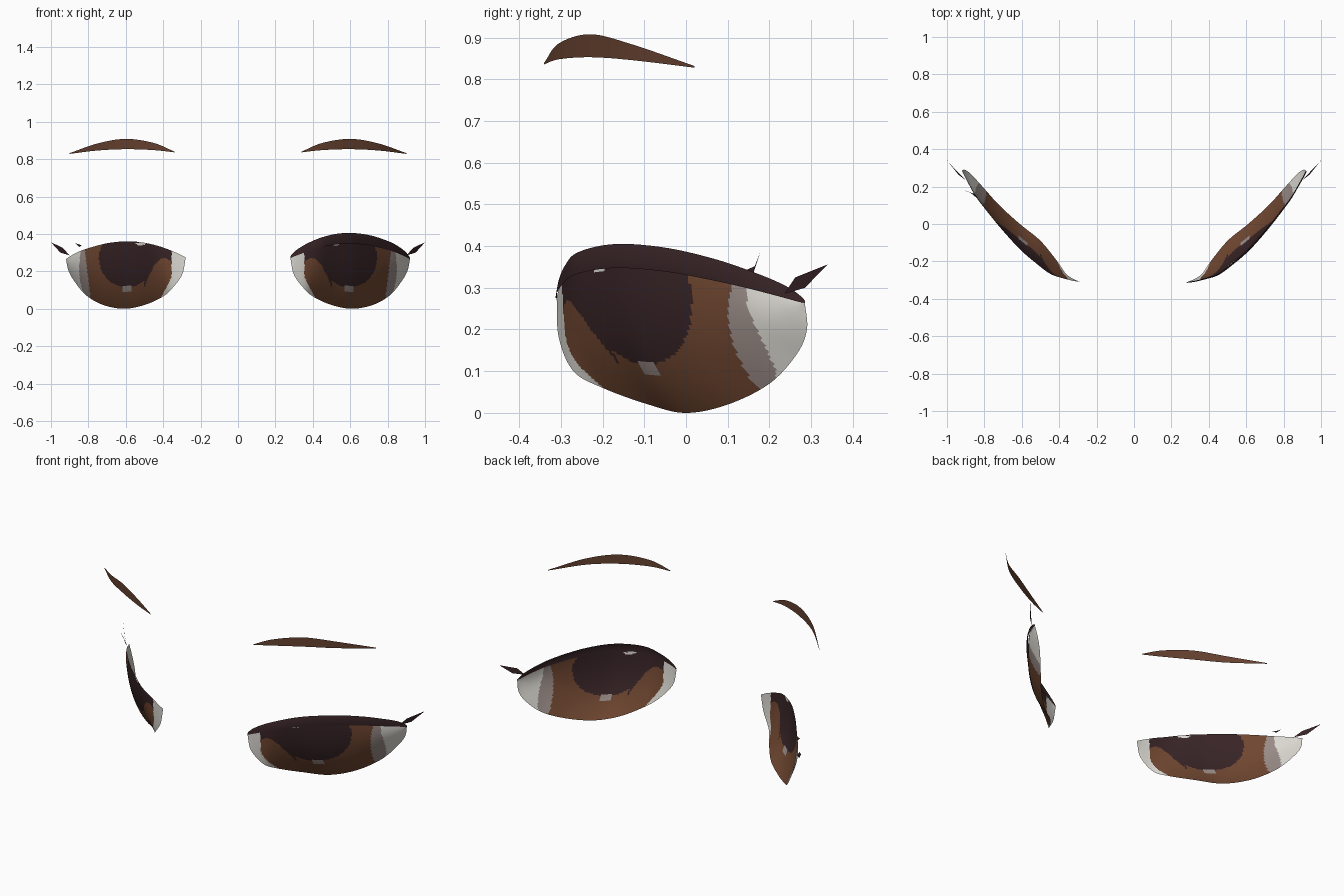
import bpy
import math
from mathutils import Vector

cube = bpy.data.objects.get("Cube")
if cube:
    bpy.data.objects.remove(cube, do_unlink=True)


def make_material(name, r, g, b):
    mat = bpy.data.materials.new(name)
    mat.use_nodes = True
    mat.diffuse_color = (r, g, b, 1)
    node = next(n for n in mat.node_tree.nodes if n.type == 'BSDF_PRINCIPLED')
    node.inputs["Base Color"].default_value = (r, g, b, 1)
    return mat


white = make_material("eye white", .72, .70, .65)
grey = make_material("shadow grey", .32, .26, .24)
brown = make_material("iris brown", .16, .062, .03)
dark = make_material("pupil dark", .038, .017, .019)
brow_brown = make_material("brow brown", .13, .052, .028)
EYE_MATERIALS = [white, grey, brown, dark]
WHITE, GREY, BROWN, DARK = range(4)


def smooth_curve(points, count):
    """Resample points along a Catmull-Rom curve."""
    pts = [Vector(p) for p in points]
    pts = [2 * pts[0] - pts[1]] + pts + [2 * pts[-1] - pts[-2]]
    spans = len(pts) - 3
    result = []
    for i in range(count + 1):
        s = i / count * spans
        k = min(int(s), spans - 1)
        t = s - k
        a, b, c, d = pts[k:k + 4]
        result.append(.5 * (2 * b + (c - a) * t + (2 * a - 5 * b + 4 * c - d) * t ** 2
                            + (3 * b - a - 3 * c + d) * t ** 3))
    return result


def make_sheet(name, rows, side, materials, rule=None):
    """Skin rows of points into a sheet; side -1 mirrors it to the right."""
    width = len(rows[0])
    verts = [(p.x * side, p.y, p.z) for row in rows for p in row]
    faces = []
    for j in range(len(rows) - 1):
        for i in range(width - 1):
            a = j * width + i
            quad = (a, a + 1, a + width + 1, a + width)
            faces.append(quad if side > 0 else quad[::-1])
    mesh = bpy.data.meshes.new(name)
    mesh.from_pydata(verts, [], faces)
    for mat in materials:
        mesh.materials.append(mat)
    for poly in mesh.polygons:
        poly.use_smooth = True
        if rule:
            poly.material_index = rule(abs(poly.center.x), poly.center.z)
    obj = bpy.data.objects.new(name, mesh)
    bpy.context.collection.objects.link(obj)
    return obj


def eye_colour(x, z):
    """Choose white, iris, pupil or highlight from the position on the eye."""
    # highlights
    if ((x - .52) / .028) ** 2 + ((z - .347) / .007) ** 2 < 1:
        return WHITE
    if abs(x - .595) < .026 and abs(z - .108) < .017:
        return GREY
    # iris borders and the shaded crescent beside it
    inner = .355 + max(0, .17 - z) * .5
    outer = .79 + .12 * (z - .07)
    crescent = .01 + .035 * math.sin(math.pi * min(1, max(0, z / .34)))
    if x < inner or x > outer + crescent:
        return WHITE
    if x > outer:
        return GREY
    # pupil, joined to a dark band above the inner side of the iris
    if ((x - .595) / .148) ** 2 + ((z - .27) / .155) ** 2 < 1:
        return DARK
    if x < .5 and z > .27 - 14 * (x - .395) ** 2:
        return DARK
    return BROWN


# Eye outline, from the inner corner to the outer corner
lower_edge = smooth_curve([
    (.28, -.31, .27), (.30, -.305, .18), (.36, -.27, .10), (.41, -.2, .06),
    (.5, -.09, .02), (.61, 0, 0), (.72, .1, .02), (.81, .2, .07),
    (.87, .265, .14), (.905, .29, .2), (.92, .285, .265)], 130)
upper_edge = smooth_curve([
    (.28, -.31, .275), (.32, -.305, .295), (.38, -.29, .32), (.45, -.265, .342),
    (.53, -.205, .357), (.61, -.135, .36), (.70, -.035, .35), (.78, .065, .33),
    (.84, .145, .31), (.89, .23, .285), (.92, .285, .265)], 130)

# Eyeballs: sheets that curl backwards towards the lower edge
eye_rows = []
STEPS = 56
for j in range(STEPS + 1):
    t = j / STEPS
    curl = (1 - t) ** 2.4
    row = []
    for low, high in zip(lower_edge, upper_edge):
        p = low.lerp(high, t)
        p.y = high.y + (low.y - high.y) * curl
        row.append(p)
    eye_rows.append(row)

# Brows: thin arched strips
brow_low = smooth_curve([(.34, -.34, .836), (.45, -.305, .848), (.6, -.23, .853),
                         (.75, -.13, .846), (.9, .02, .828)], 32)
brow_rise = smooth_curve([(0, 0, .004), (0, 0, .038), (0, 0, .055),
                          (0, 0, .038), (0, 0, .004)], 32)
brow_high = [p + r for p, r in zip(brow_low, brow_rise)]

# Lashes: thin pointed diamonds
outer_lash = [(.9, .235, .285), (.937, .262, .325), (1, .34, .356), (.95, .285, .3)]
upper_lash = [(.835, .135, .338), (.872, .165, .352), (.908, .18, .39), (.85, .16, .33)]


def make_lash(name, points, side):
    a, b, c, d = [Vector(p) for p in points]
    make_sheet(name, [[a, d], [b, c]], side, [dark])


for side, label in ((1, "left"), (-1, "right")):
    make_sheet(label + "_eye", eye_rows, side, EYE_MATERIALS, eye_colour)
    make_sheet(label + "_brow", [brow_low, brow_high], side, [brow_brown])
    make_lash(label + "_outer_lash", outer_lash, side)
make_lash("right_upper_lash", upper_lash, -1)

# Upper lid: only the left eye has one
forward = Vector((.7, -.7, 0))
lid_rows = [[], [], []]
for i, p in enumerate(upper_edge):
    arch = max(0, math.sin(math.pi * i / (len(upper_edge) - 1))) ** .6
    lid_rows[0].append(p + forward * .006 - Vector((0, 0, .013 * arch)))
    lid_rows[1].append(p + forward * .009 * arch + Vector((0, 0, .02 * arch)))
    lid_rows[2].append(p + Vector((0, 0, .004 + .041 * arch)))
make_sheet("left_upper_lid", lid_rows, 1, [dark])
